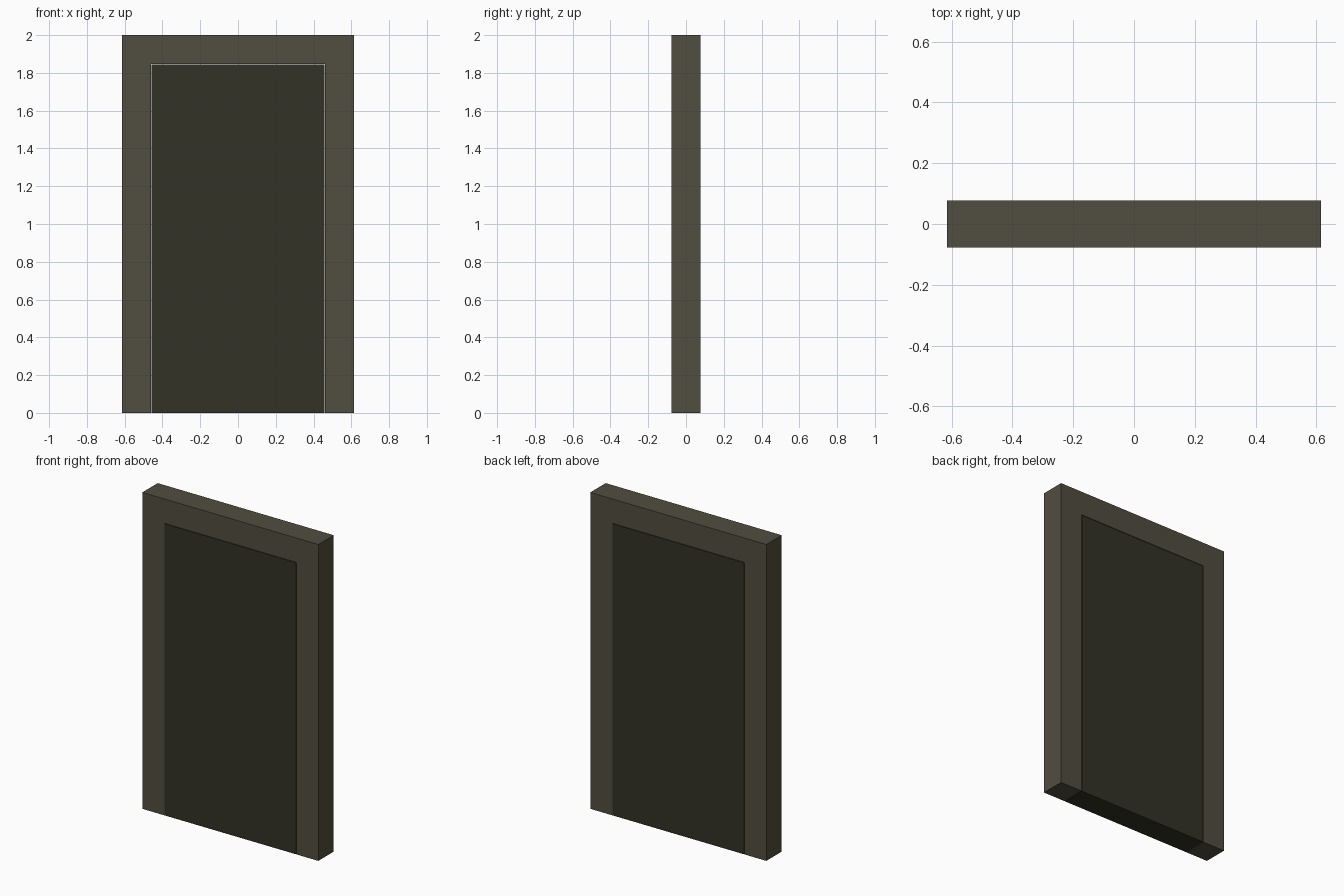
import bpy
import bmesh

if "Cube" in bpy.data.objects:
    bpy.data.objects.remove(bpy.data.objects["Cube"])

W, H, D = 0.6154, 2.0, 0.0769      # half width, height, half depth
T = 0.1538                         # frame thickness
GAP = 0.003                        # clearance around the door leaf


def material(name, rgb):
    m = bpy.data.materials.new(name)
    m.diffuse_color = (*rgb, 1.0)
    m.use_nodes = True
    m.node_tree.nodes["Principled BSDF"].inputs["Base Color"].default_value = m.diffuse_color
    return m


def extrude_profile(name, outline, half_depth, mat):
    """Extrude an x-z outline symmetrically along y."""
    bm = bmesh.new()
    face = bm.faces.new([bm.verts.new((x, -half_depth, z)) for x, z in outline])
    ext = bmesh.ops.extrude_face_region(bm, geom=[face])
    moved = [g for g in ext["geom"] if isinstance(g, bmesh.types.BMVert)]
    bmesh.ops.translate(bm, verts=moved, vec=(0, 2 * half_depth, 0))
    bmesh.ops.recalc_face_normals(bm, faces=bm.faces)
    mesh = bpy.data.meshes.new(name)
    bm.to_mesh(mesh)
    bm.free()
    mesh.materials.append(mat)
    obj = bpy.data.objects.new(name, mesh)
    bpy.context.collection.objects.link(obj)
    return obj


frame_mat = material("frame_brown", (0.083, 0.074, 0.05))
door_mat = material("door_dark", (0.032, 0.032, 0.019))

# Door frame: two jambs and a lintel in one outline
inner = W - T
extrude_profile("door_frame",
                [(-W, 0), (-inner, 0), (-inner, H - T), (inner, H - T),
                 (inner, 0), (W, 0), (W, H), (-W, H)], D, frame_mat)

# Door leaf: plain slab, flush with the frame
leaf = inner - GAP
extrude_profile("door_leaf",
                [(-leaf, 0), (leaf, 0), (leaf, H - T - GAP), (-leaf, H - T - GAP)],
                D, door_mat)
